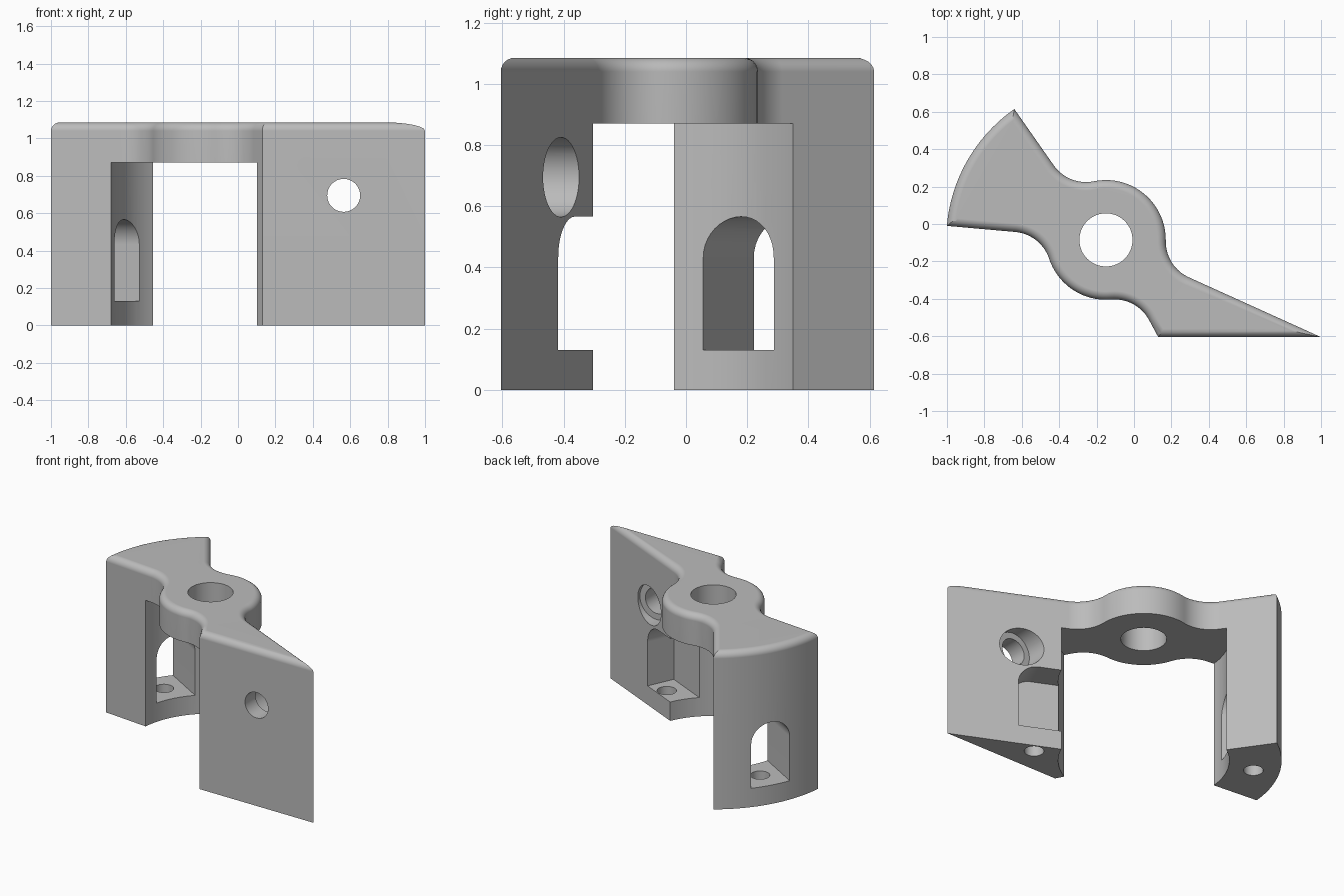
import bpy
import bmesh
from math import radians, cos, sin, asin, degrees, pi
from mathutils import Vector

if "Cube" in bpy.data.objects:
    bpy.data.objects.remove(bpy.data.objects["Cube"], do_unlink=True)

HUB = Vector((-0.15, -0.085))
HUB_R, FILLET_R, RIM_R = 0.32, 0.21, 0.854
INNER_R = HUB_R + FILLET_R
HEIGHT, LEG_TOP, ROUND = 1.085, 0.87, 0.045
SWING = degrees(asin(FILLET_R / INNER_R))

grey = bpy.data.materials.new("plain_grey")
grey.use_nodes = True
colour = (0.5, 0.5, 0.5, 1)
grey.diffuse_color = colour
grey.node_tree.nodes["Principled BSDF"].inputs["Base Color"].default_value = colour


def polar(r, a):
    return Vector((r * cos(radians(a)), r * sin(radians(a))))


def arc(centre, r, a0, a1, n):
    return [centre + polar(r, a0 + (a1 - a0) * i / n) for i in range(n + 1)]


def fillet(a, side):
    """Concave blend from a radial leg edge at angle a onto the hub."""
    centre = HUB + polar(INNER_R, a + side * SWING)
    start = a - side * 90
    return arc(centre, FILLET_R, start, start - side * (90 - SWING), 14)


def prism(name, points, sweep):
    """Solid made by sweeping a flat loop of 3D points."""
    bm = bmesh.new()
    face = bm.faces.new([bm.verts.new(p) for p in points])
    out = bmesh.ops.extrude_face_region(bm, geom=[face])
    verts = [v for v in out["geom"] if isinstance(v, bmesh.types.BMVert)]
    bmesh.ops.translate(bm, verts=verts, vec=sweep)
    bmesh.ops.recalc_face_normals(bm, faces=bm.faces)
    mesh = bpy.data.meshes.new(name)
    bm.to_mesh(mesh)
    bm.free()
    ob = bpy.data.objects.new(name, mesh)
    bpy.context.collection.objects.link(ob)
    mesh.materials.append(grey)
    return ob


def rod(name, centre, r, z0, z1, n=48):
    ring = [p.to_3d() + Vector((0, 0, z0)) for p in arc(centre, r, 0, 360, n)[:-1]]
    return prism(name, ring, Vector((0, 0, z1 - z0)))


def cross_rod(name, x, z, r, y0, y1):
    ring = [Vector((x + p.x, y0, z + p.y)) for p in arc(Vector((0, 0)), r, 0, 360, 48)[:-1]]
    return prism(name, ring, Vector((0, y1 - y0, 0)))


# Plan outline: two legs blended into a round hub
A, B, TIP, HEEL = 175, 125, -24.3, -61.7
outline = [Vector((-1, -0.01))] + fillet(A, 1)
outline += arc(HUB, HUB_R, A + SWING, HEEL - SWING + 360, 20)[1:-1]
outline += fillet(HEEL, -1)[::-1]
outline += [Vector((0.13, -0.605)), Vector((1, -0.605))]
outline += fillet(TIP, 1)
outline += arc(HUB, HUB_R, TIP + SWING, B - SWING, 20)[1:-1]
outline += fillet(B, -1)[::-1]
outline += arc(HUB, RIM_R, B, A, 24)[:-1]
body = prism("bracket_body", [p.to_3d() for p in outline], Vector((0, 0, HEIGHT)))

# Rounded top rim
bm = bmesh.new()
bm.from_mesh(body.data)
rim = [e for e in bm.edges if all(v.co.z > HEIGHT - 0.001 for v in e.verts)]
bmesh.ops.bevel(bm, geom=rim, offset=ROUND, offset_type='OFFSET', segments=6,
                profile=0.5, affect='EDGES', clamp_overlap=False)
bm.to_mesh(body.data)
bm.free()

ARCH_R, FLOOR, SPRING = 0.133, 0.13, 0.433


def arch_profile(origin, across, square_end):
    """Arched doorway loop; one side can be left square and wider."""
    pts = [(-ARCH_R, FLOOR)]
    end = 90 if square_end else 0
    pts += [(p.x, SPRING + p.y) for p in arc(Vector((0, 0)), ARCH_R, 180, end, 20)]
    if square_end:
        pts += [(square_end, SPRING + ARCH_R), (square_end, FLOOR)]
    else:
        pts += [(ARCH_R, FLOOR)]
    return [(origin + across * u).to_3d() + Vector((0, 0, z)) for u, z in pts]


# Cutters: space between legs, bores, arched openings, floor holes
slope = polar(1, TIP)
normal = Vector((-slope.y, slope.x))
pocket_mid = Vector((0.464, -0.363))
cutters = [
    rod("leg_gap_cutter", HUB, INNER_R, -0.1, LEG_TOP, 128),
    rod("hub_bore_cutter", HUB, 0.142, 0.5, 1.3, 64),
    cross_rod("bolt_hole_cutter", 0.565, 0.695, 0.088, -0.8, 0),
    cross_rod("counterbore_cutter", 0.565, 0.695, 0.13, -0.49, 0),
    prism("rim_leg_arch_cutter",
          arch_profile(HUB + polar(0.4, 150), polar(1, 60), 0),
          polar(0.6, 150).to_3d()),
    prism("pocket_cutter",
          arch_profile(pocket_mid - normal * 0.19, -slope, 0.35),
          (normal * 0.35).to_3d()),
    rod("rim_leg_floor_cutter", HUB + polar(0.69, 150), 0.061, -0.1, 0.2),
    rod("tip_leg_floor_cutter", HUB + polar(0.69, -30), 0.061, -0.1, 0.2),
]

bpy.ops.object.select_all(action='DESELECT')
body.select_set(True)
bpy.context.view_layer.objects.active = body
for cutter in cutters:
    cutter.hide_render = True
    mod = body.modifiers.new(cutter.name, 'BOOLEAN')
    mod.operation = 'DIFFERENCE'
    mod.solver = 'EXACT'
    mod.object = cutter
    bpy.ops.object.modifier_apply(modifier=mod.name)
    bpy.data.objects.remove(cutter, do_unlink=True)

# Smooth curved walls, crisp edges
bpy.ops.object.shade_smooth_by_angle(angle=radians(28))
weighted = body.modifiers.new("even_normals", 'WEIGHTED_NORMAL')
weighted.keep_sharp = True
